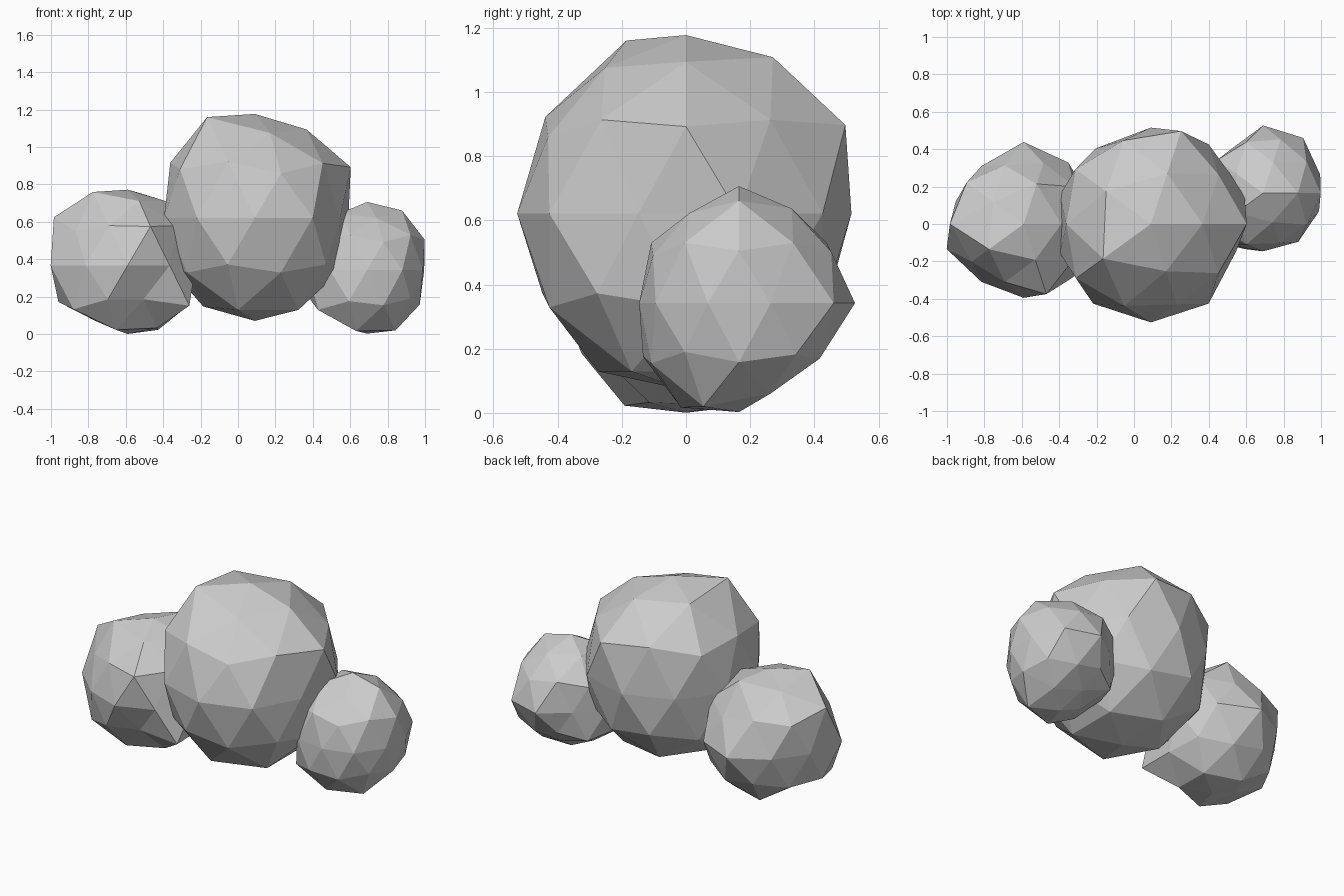
import bpy
from math import cos, sin, radians, sqrt
from mathutils import Vector

if "Cube" in bpy.data.objects:
    bpy.data.objects.remove(bpy.data.objects["Cube"])


def direction(z, angle):
    # unit direction from height on the sphere and compass angle
    r = sqrt(max(0.0, 1 - z * z))
    return Vector((r * cos(radians(angle)), r * sin(radians(angle)), z))


def puff(name, centre, radius, bumps):
    # low-poly ball, slightly taller than wide, with single corners pushed in or out
    bpy.ops.mesh.primitive_ico_sphere_add(subdivisions=2, radius=1, location=centre)
    ob = bpy.context.object
    ob.name = name
    verts = ob.data.vertices
    base = [v.co.normalized() for v in verts]
    for z, angle, factor in bumps:
        d = direction(z, angle)
        i = max(range(len(base)), key=lambda k: base[k].dot(d))
        verts[i].co = base[i] * factor
    for v in verts:
        v.co = Vector((v.co.x, v.co.y, v.co.z * 1.057)) * radius
    return ob


# heights of the corner rings on the ball
TOP, MID, RING = 0.851, 0.526, 0.447

# large middle lump
puff("middle_lump", (0.09, 0, 0.621), 0.526, [
    (RING, 0, 1.09), (RING, 72, 1.11), (TOP, -144, 1.14), (TOP, 144, 1.07),
    (TOP, 72, 1.03), (TOP, -72, 0.96), (MID, -108, 1.03), (RING, -72, 0.96),
    (MID, 180, 1.01), (MID, 108, 1.05), (RING, 144, 1.06), (RING, -144, 1.05),
    (0, 90, 0.98), (0, 126, 0.95), (0, -18, 0.91), (0, 162, 0.97), (0, -162, 0.97),
    (-TOP, -36, 1.04), (-TOP, 36, 1.04), (-TOP, -108, 1.04), (-1, 0, 0.99)])

# left lump
puff("left_lump", (-0.59, 0, 0.367), 0.383, [
    (0, -162, 1.13), (MID, 180, 1.21), (TOP, -144, 1.14), (RING, -72, 1.15),
    (TOP, 72, 1.12), (0, 90, 1.145), (RING, 144, 1.1), (MID, 108, 1.01),
    (MID, 36, 1.04), (0, 54, 1.06), (-RING, 180, 1.08), (-MID, -144, 1.1),
    (-RING, -36, 1.19), (-MID, -72, 0.85), (-TOP, 180, 0.86), (-TOP, -36, 0.97),
    (0, -90, 1.03), (-1, 0, 0.905)])

# right lump
puff("right_lump", (0.69, 0.165, 0.342), 0.338, [
    (1, 0, 1.02), (TOP, 0, 1.05), (TOP, 72, 0.97), (TOP, -72, 0.92),
    (RING, -72, 0.93), (0, -90, 0.92), (0, -54, 0.95), (0, 54, 1.08),
    (0, 90, 1.07), (0, 126, 0.86), (0, 18, 0.95), (0, -18, 0.93), (RING, 0, 1.02),
    (-TOP, -36, 1.06), (-TOP, -108, 1.07), (-TOP, 180, 0.88), (-TOP, 108, 0.82),
    (-TOP, 36, 0.93), (-RING, 108, 0.89), (-RING, -108, 1.04), (-MID, 72, 0.92),
    (-MID, -144, 1.13), (-RING, -36, 0.95), (-MID, 0, 0.98), (-1, 0, 0.95)])
